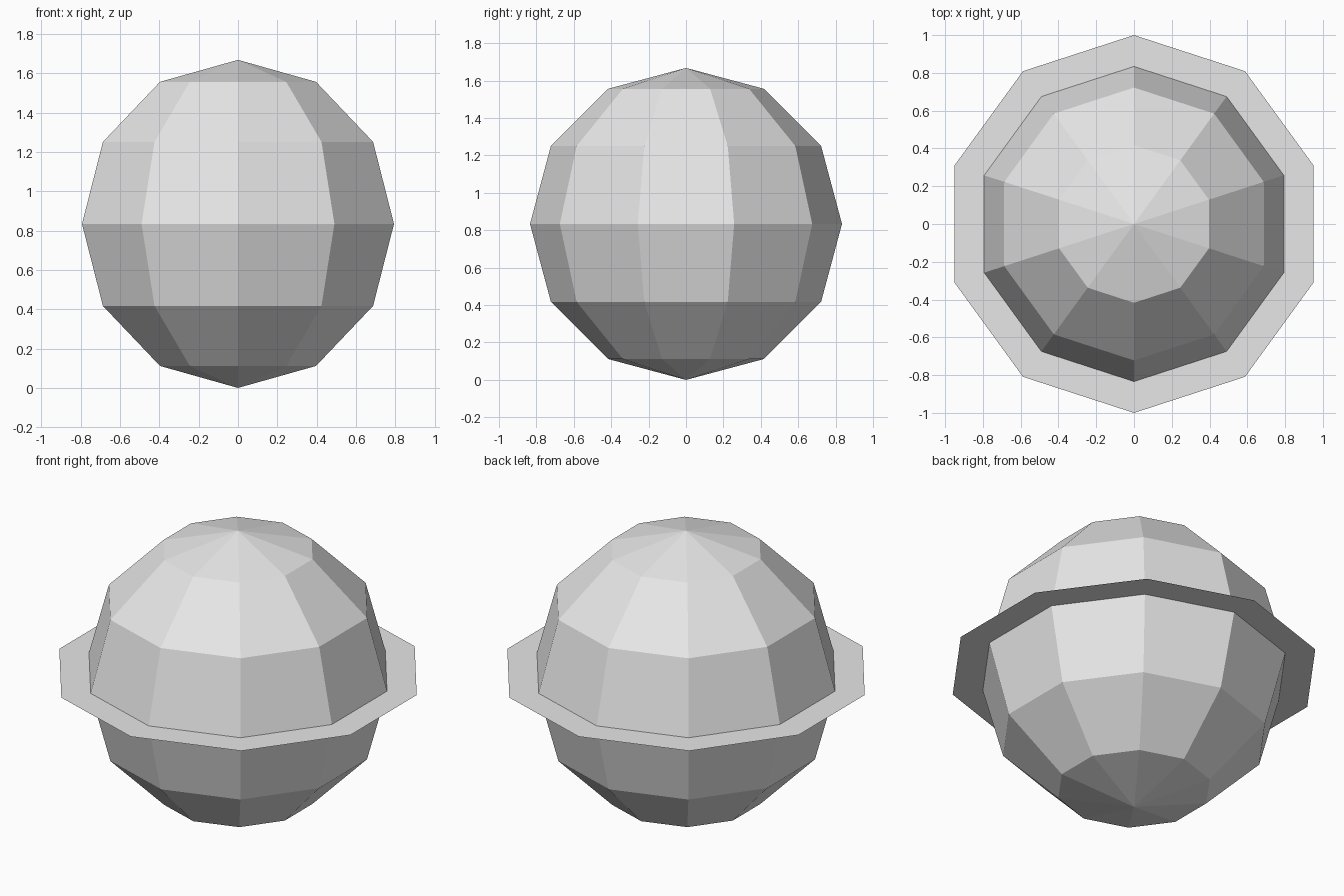
import bpy, bmesh
from math import sin, cos, pi
from mathutils import Vector

cube = bpy.data.objects.get("Cube")
if cube:
    bpy.data.objects.remove(cube, do_unlink=True)

SIDES = 10
RADIUS = 0.834

# Single matte grey
grey = bpy.data.materials.new("light grey")
grey.use_nodes = True
grey.diffuse_color = (0.8, 0.8, 0.8, 1)
grey.node_tree.nodes["Principled BSDF"].inputs["Base Color"].default_value = (0.8, 0.8, 0.8, 1)


def lathe(name, profile):
    """Spin a (radius, height) profile around z, with a corner on the y axis."""
    bm = bmesh.new()
    verts = [bm.verts.new((0, r, z)) for r, z in profile]
    edges = [bm.edges.new(pair) for pair in zip(verts, verts[1:])]
    bmesh.ops.spin(bm, geom=verts + edges, cent=Vector((0, 0, 0)), axis=Vector((0, 0, 1)),
                   angle=2 * pi, steps=SIDES, use_duplicate=False)
    bmesh.ops.remove_doubles(bm, verts=bm.verts, dist=0.0005)
    bmesh.ops.recalc_face_normals(bm, faces=bm.faces)
    # Open flat parts face upward
    if all(abs(f.normal.z) > 0.99 for f in bm.faces):
        for f in bm.faces:
            if f.normal.z < 0:
                f.normal_flip()
    mesh = bpy.data.meshes.new(name)
    bm.to_mesh(mesh)
    bm.free()
    mesh.materials.append(grey)
    obj = bpy.data.objects.new(name, mesh)
    bpy.context.collection.objects.link(obj)
    obj.location.z = RADIUS
    return obj


# Faceted globe, six bands from pole to pole
lathe("planet_globe", [(RADIUS * sin(i * pi / 6), -RADIUS * cos(i * pi / 6)) for i in range(7)])

# Paper-thin flat ring around the equator
lathe("planet_ring", [(RADIUS, 0), (1, 0)])
